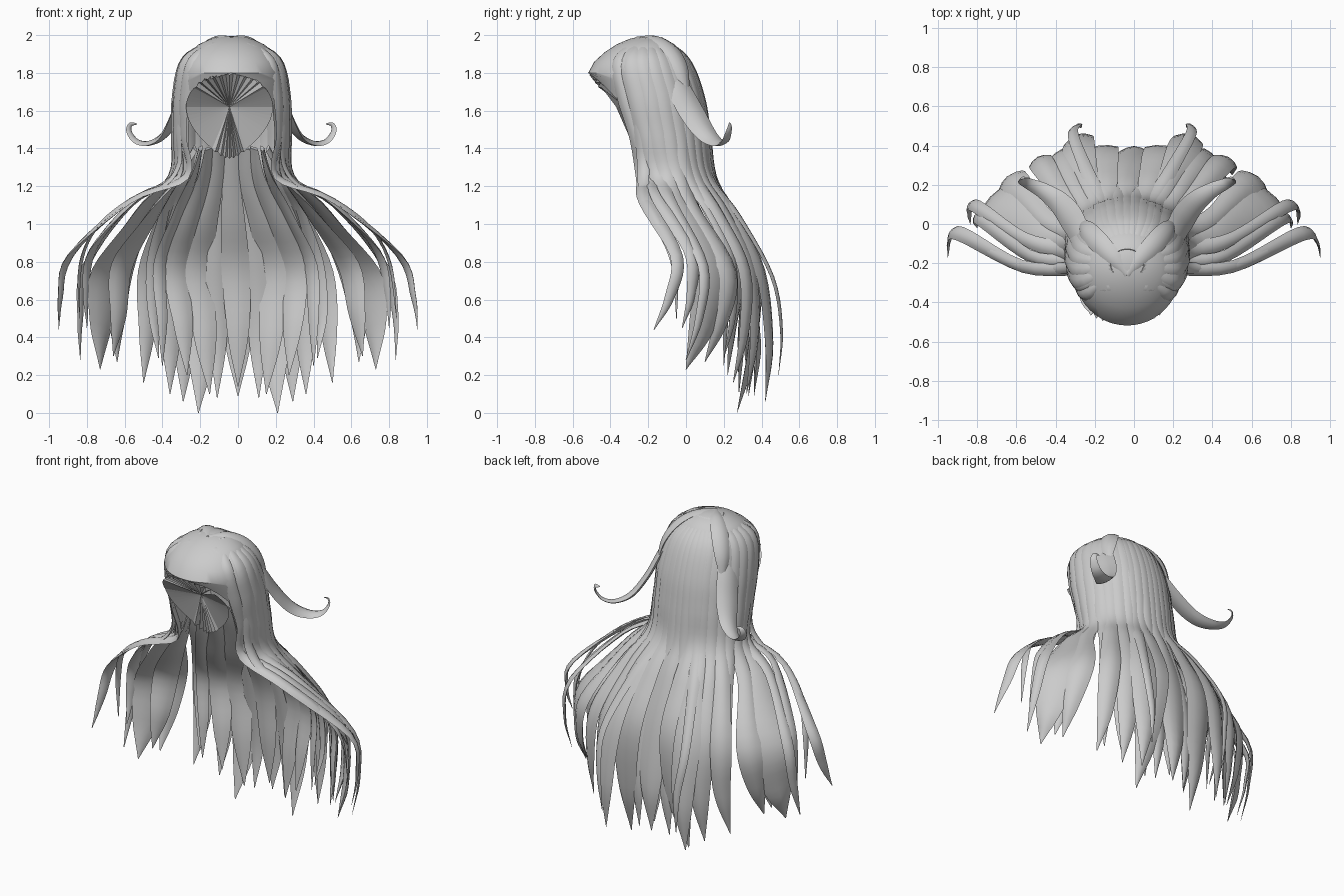
import bpy, bmesh, math
from mathutils import Vector

if "Cube" in bpy.data.objects:
    bpy.data.objects.remove(bpy.data.objects["Cube"])

hair = bpy.data.materials.new("grey_hair")
hair.diffuse_color = (0.6, 0.6, 0.6, 1)
hair.use_nodes = True
hair.node_tree.nodes["Principled BSDF"].inputs["Base Color"].default_value = hair.diffuse_color
CX = -0.035  # the head sits slightly off the middle


def make(name, verts, faces, smooth=True):
    me = bpy.data.meshes.new(name)
    bm = bmesh.new()
    vs = [bm.verts.new(v) for v in verts]
    for f in faces:
        bm.faces.new([vs[i] for i in f])
    bmesh.ops.remove_doubles(bm, verts=bm.verts[:], dist=1e-5)
    bmesh.ops.recalc_face_normals(bm, faces=bm.faces[:])
    for f in bm.faces:
        f.smooth = smooth
    bm.to_mesh(me)
    bm.free()
    me.materials.append(hair)
    ob = bpy.data.objects.new(name, me)
    bpy.context.collection.objects.link(ob)
    return ob


# Head rings: height, half width, front y, back y, coverage angle from the back
RINGS = [(1.24, .318, -.31, .145, 132), (1.35, .302, -.325, .125, 132),
         (1.50, .298, -.40, .108, 130), (1.65, .294, -.44, .08, 133),
         (1.71, .288, -.475, .068, 140), (1.76, .28, -.50, .052, 151),
         (1.80, .272, -.518, .035, 180), (1.86, .25, -.485, .005, 180),
         (1.91, .22, -.43, -.025, 180), (1.95, .175, -.37, -.06, 180),
         (1.98, .11, -.30, -.11, 180), (1.995, .03, -.23, -.17, 180)]


def ring_at(z):
    for a, b in zip(RINGS, RINGS[1:]):
        if z <= b[0]:
            t = max(0, (z - a[0]) / (b[0] - a[0]))
            return [p + (q - p) * t for p, q in zip(a, b)]
    return RINGS[-1]


def head(phi, z):
    """Point on the head, phi in degrees from the back; x is relative to the head centre."""
    _, hx, yf, yb, _ = ring_at(z)
    a = math.radians(phi)
    return Vector((hx * math.sin(a), (yf + yb) / 2 + (yb - yf) / 2 * math.cos(a), z))


# Cap under the locks, open at the face
N = 48
cap_v, cap_f = [], []
for r in RINGS:
    for i in range(N + 1):
        p = head(r[4] * (2 * i / N - 1), r[0])
        cap_v.append((p.x + CX, p.y, p.z))
for j in range(len(RINGS) - 1):
    for i in range(N):
        k = j * (N + 1) + i
        cap_f.append((k, k + 1, k + N + 2, k + N + 1))
top = (len(RINGS) - 1) * (N + 1)
cap_f.append(tuple(range(top, top + N)))
make("head_cap", cap_v, cap_f)

# Fan that closes the face opening, pleated above and below
M = 72
fan_v = [(-.045, -.32, 1.62)]
for i in range(M):
    a = 2 * math.pi * i / M
    s, c = math.sin(a), math.cos(a)
    z = 1.62 + (.175 if c > 0 else .27) * c
    y = -.37 - .75 * (z - 1.62) if c > 0 else -.37 + .44 * (1.62 - z)
    zig = .012 if i % 2 else -.012
    if abs(s) > .8 or -.85 < c < 0:
        zig = 0
    fan_v.append((-.045 + .23 * s * (1 if c > 0 else .55 + .45 * (1 - c * c)), y + zig, z + zig * .5))
make("face_fan", fan_v, [(0, 1 + i, 1 + (i + 1) % M) for i in range(M)], False)


def spline(pts, steps):
    """Smooth path through points carrying x, y, z and half width."""
    P = [pts[0] * 2 - pts[1]] + pts + [pts[-1] * 2 - pts[-2]]
    out = []
    for i in range(1, len(P) - 2):
        a, b, c, d = P[i - 1:i + 3]
        for k in range(steps):
            t = k / steps
            out.append(.5 * (2 * b + (c - a) * t + (2 * a - 5 * b + 4 * c - d) * t * t
                             + (3 * b - a - 3 * c + d) * t ** 3))
    return out + [pts[-1]]


SECTION = [(1, 0), (.55, .7), (0, 1), (-.55, .7), (-1, 0), (-.5, -.4), (0, -.55), (.5, -.4)]


def lock(name, pts, side=1, steps=5, follow=False, thick=.024):
    """Tapered lock with a lens section, its broad face turned outwards."""
    path = spline([Vector(p) for p in pts], steps)
    verts, faces, nrm = [], [], None
    for i, p in enumerate(path):
        pos = p.xyz
        tan = (path[min(i + 1, len(path) - 1)].xyz - path[max(i - 1, 0)].xyz).normalized()
        if nrm is None or not follow:
            drop = max(0, min(1, (1.25 - pos.z) / .6))
            nrm = pos - Vector((0, -.15 - .4 * drop, min(pos.z, 1.65)))
        nrm = (nrm - tan * nrm.dot(tan)).normalized()
        across = tan.cross(nrm)
        w = max(p.w, .001)
        th = min(thick, w * .4)
        shift = CX * max(0, min(1, (pos.z - .5) / .7))
        for u, v in SECTION:
            q = pos + across * u * w + nrm * v * th
            verts.append((q.x * side + shift, q.y, q.z))
    n = len(SECTION)
    for i in range(len(path) - 1):
        for k in range(n):
            a, b = i * n + k, i * n + (k + 1) % n
            faces.append((a, b, b + n, a + n))
    faces += [tuple(range(n)), tuple(range(len(verts) - n, len(verts)))]
    return make(name, verts, faces)


# Long locks: angle on head, middle point, tip, half width
LONG = [(0, (0, .32, .75), (0, .36, .09), .095),
        (9, (.10, .31, .70), (.11, .33, .08), .06),
        (18, (.17, .37, .75), (.21, .27, .0), .105),
        (27, (.30, .455, .72), (.27, .49, .20), .028),
        (32, (.27, .39, .75), (.29, .42, .06), .085),
        (44, (.35, .34, .75), (.36, .32, .10), .075),
        (56, (.46, .31, .75), (.50, .25, .16), .065),
        (67, (.43, .24, .80), (.42, .20, .29), .045),
        (79, (.60, .22, .75), (.64, .10, .27), .075),
        (92, (.68, .12, .75), (.73, .0, .23), .12),
        (106, (.79, .09, .78), (.835, .0, .28), .035),
        (119, (.75, .02, .86), (.80, -.02, .45), .04),
        (131, (.87, -.05, .83), (.95, -.17, .44), .038)]
for n, (phi, mid, tip, w) in enumerate(LONG):
    for side, word in ((1, "right"), (-1, "left")):
        if phi == 0 and side < 0:
            continue
        mid, tip = Vector(mid), Vector(tip)
        slim = .7 if phi > 115 else 1
        pts = [(*head(phi * (.93 if phi > 115 and z > 1.4 else 1), z), hw * slim) for z, hw in
               ((1.985, .012), (1.87, .05), (1.68, .062), (1.47, .055), (1.25, .05))]
        neck = head(phi, 1.25)
        a = neck.lerp(mid, .47)
        a.z += .07 if phi > 100 else .04
        a.y -= .07 if phi > 115 else .04 if phi > 75 else 0
        b = mid.lerp(tip, .55)
        b.x += .02 if phi > 60 else 0
        b.y += .03
        pts += [(*a, max(.035, w * .75)), (*mid, w), (*b, w * .75), (*tip, .002)]
        lock(f"long_lock_{n + 1}_{word}", pts, side)

# Inner locks rising inside the neck: start, middle point, tip, half width
INNER = [((0, .02, 1.40), (0, .29, .75), (0, .33, .14), .075),
         ((.07, .0, 1.40), (.20, .30, .75), (.15, .28, .10), .08),
         ((.12, -.05, 1.40), (.31, .27, .75), (.27, .22, .2), .07),
         ((.16, -.12, 1.40), (.40, .22, .78), (.40, .2, .25), .04),
         ((.19, -.19, 1.40), (.60, .13, .78), (.66, .05, .30), .08)]
for n, (start, mid, tip, w) in enumerate(INNER):
    for side, word in ((1, "right"), (-1, "left")):
        if n == 0 and side < 0:
            continue
        s, mid, tip = Vector(start), Vector(mid), Vector(tip)
        a = s.lerp(mid, .25)
        a.x -= .02 * bool(n)
        b = s.lerp(mid, .6)
        c = mid.lerp(tip, .55)
        lock(f"inner_lock_{n + 1}_{word}",
             [(*s, .035), (*a, .045), (*b, w * .85), (*mid, w), (*c, w * .75), (*tip, .002)], side)

for side, word in ((1, "right"), (-1, "left")):
    # Parted swoop framing the forehead and running out along the shoulder
    lock("parted_swoop_" + word,
         [(-.01, -.315, 1.955, .03), (.11, -.33, 1.93, .05), (.205, -.30, 1.855, .06),
          (.265, -.27, 1.71, .055), (.28, -.235, 1.50, .045), (.275, -.225, 1.32, .035),
          (.36, -.225, 1.20, .03), (.56, -.21, 1.11, .03), (.73, -.13, .97, .025),
          (.82, -.06, .78, .02), (.84, -.05, .5, .002)], side)
    # Crown strand running back from the parting
    lock("crown_strand_" + word,
         [(0, -.26, 1.985, .02), (.08, -.17, 1.975, .05), (.155, -.09, 1.92, .06),
          (.21, -.03, 1.82, .05), (.24, .01, 1.68, .01)], side)
    # Flicked curl at the side
    lock("flicked_curl_" + word,
         [(.11, -.13, 1.92, .02), (.225, -.06, 1.76, .065), (.285, .03, 1.59, .075),
          (.35, .11, 1.47, .06), (.43, .17, 1.425, .042), (.50, .205, 1.435, .03),
          (.54, .225, 1.485, .022), (.535, .235, 1.525, .014), (.50, .235, 1.53, .003)],
         side, 6, True)

# Smooth shading with crisp lock edges
bpy.ops.object.select_all(action='DESELECT')
for ob in bpy.context.scene.objects:
    if ob.name != "face_fan":
        ob.select_set(True)
        bpy.context.view_layer.objects.active = ob
bpy.ops.object.shade_smooth_by_angle(angle=math.radians(40))
